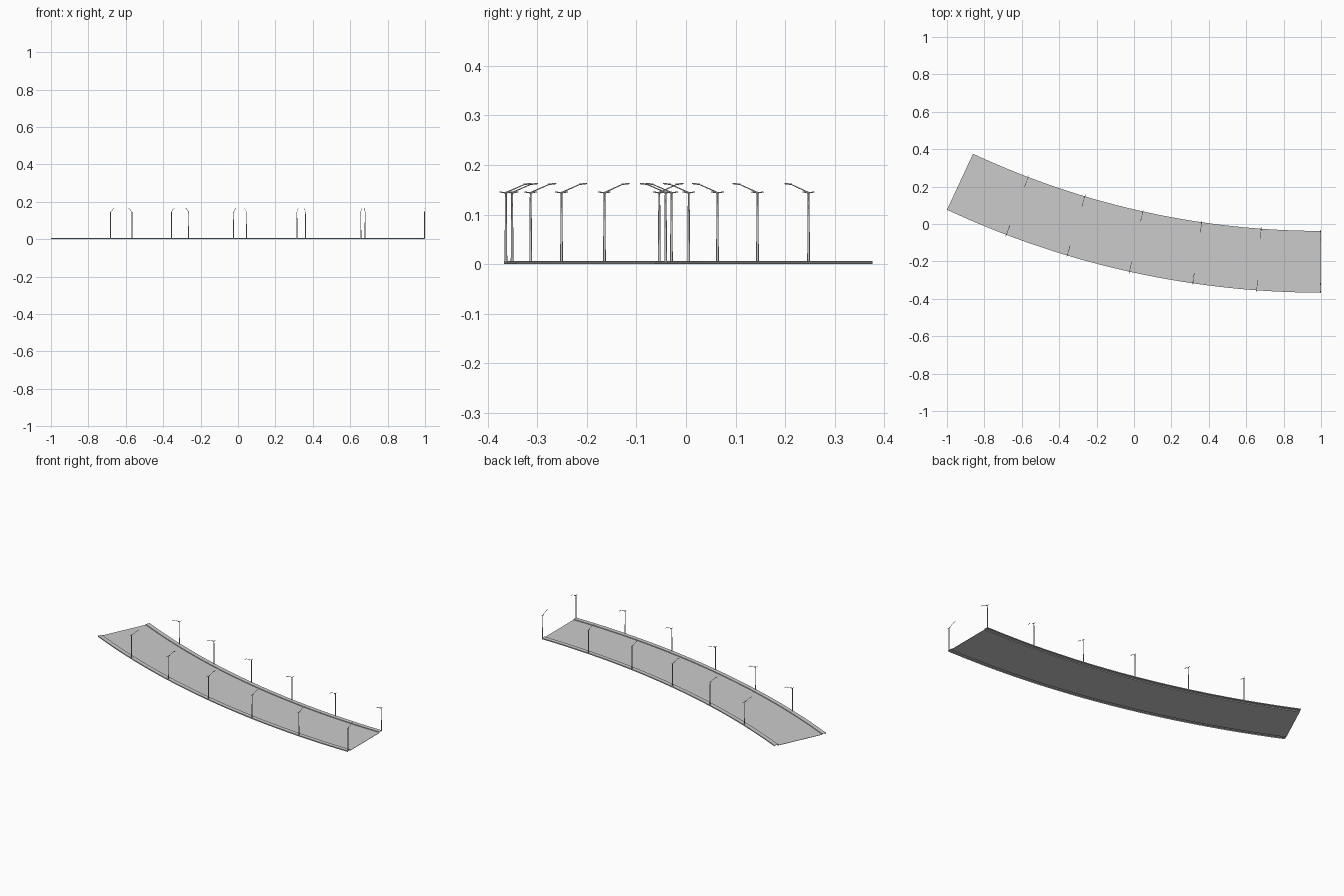
import bpy, bmesh, math
from mathutils import Vector

if "Cube" in bpy.data.objects:
    bpy.data.objects.remove(bpy.data.objects["Cube"])

# Curved deck: a 25 degree arc whose straight end lies at x = 1
CX, CY = 1.0, 4.365
R_OUT, R_IN = 4.732, 4.402
SWEEP = math.radians(25)
SEG = 48
WALK, KERB, SHELL = 0.025, 0.0062, 0.0015


def arc_point(r, a, z):
    return Vector((CX - r * math.sin(a), CY - r * math.cos(a), z))


def finish(bm, name, smooth=False):
    bmesh.ops.recalc_face_normals(bm, faces=bm.faces)
    mesh = bpy.data.meshes.new(name)
    bm.to_mesh(mesh)
    bm.free()
    obj = bpy.data.objects.new(name, mesh)
    bpy.context.collection.objects.link(obj)
    if smooth:
        bpy.context.view_layer.objects.active = obj
        obj.select_set(True)
        bpy.ops.object.shade_smooth_by_angle(angle=math.radians(50))
        obj.select_set(False)
    return obj


def sweep(name, profile):
    """Sweep a closed (radius, z) profile along the arc and cap the ends."""
    bm = bmesh.new()
    rings = [[bm.verts.new(arc_point(r, SWEEP * i / SEG, z)) for r, z in profile]
             for i in range(SEG + 1)]
    n = len(profile)
    for a, b in zip(rings, rings[1:]):
        for j in range(n):
            k = (j + 1) % n
            bm.faces.new((a[j], a[k], b[k], b[j]))
    bm.faces.new(rings[0])
    bm.faces.new(rings[-1])
    return finish(bm, name)


def rod(bm, p, q, r1, r2, sides=8):
    """Tapered rod from p to q."""
    axis = q - p
    rot = axis.to_track_quat('Z', 'Y').to_matrix().to_4x4()
    rot.translation = (p + q) / 2
    bmesh.ops.create_cone(bm, cap_ends=True, segments=sides, radius1=r1,
                          radius2=r2, depth=axis.length, matrix=rot)


def channel(edge, inner):
    """Inverted U section of a raised walkway."""
    s = SHELL if inner > edge else -SHELL
    return [(edge, 0), (edge, KERB), (inner, KERB), (inner, 0),
            (inner - s, 0), (inner - s, KERB - SHELL),
            (edge + s, KERB - SHELL), (edge + s, 0)]


# Roadway and the two raised walkways
ri, ro = R_IN + WALK, R_OUT - WALK
sweep("roadway", [(ri, 0), (ro, 0), (ro, 0.0018), (ri, 0.0018)])
sweep("walkway_outer", channel(R_OUT, ro))
sweep("walkway_inner", channel(R_IN, ri))


def street_lamp(name, radius, angle, inward):
    base = arc_point(radius, angle, 0)
    # local direction pointing across the road
    d = Vector((math.sin(angle), math.cos(angle), 0)) * inward

    def at(u, z):
        return base + d * u + Vector((0, 0, z))

    bm = bmesh.new()
    rod(bm, at(0, 0.004), at(0, 0.144), 0.0028, 0.0018)        # post
    rod(bm, at(0, 0.144), at(-0.013, 0.1455), 0.0016, 0.0008)  # bracket, rear
    rod(bm, at(0, 0.144), at(0.013, 0.1455), 0.0016, 0.0008)   # bracket, front
    rod(bm, at(0, 0.1445), at(0.038, 0.161), 0.0012, 0.001)    # sloping arm
    rod(bm, at(0.036, 0.161), at(0.052, 0.1625), 0.0016, 0.0012)  # lamp head
    finish(bm, name, smooth=True)


# Six lamps along each side, arms reaching over the road
for i in range(6):
    a = max(SWEEP * i / 6, 0.0006)
    street_lamp(f"lamp_outer_{i + 1}", R_OUT - 0.004, a, 1)
    street_lamp(f"lamp_inner_{i + 1}", R_IN + 0.004, a, -1)
